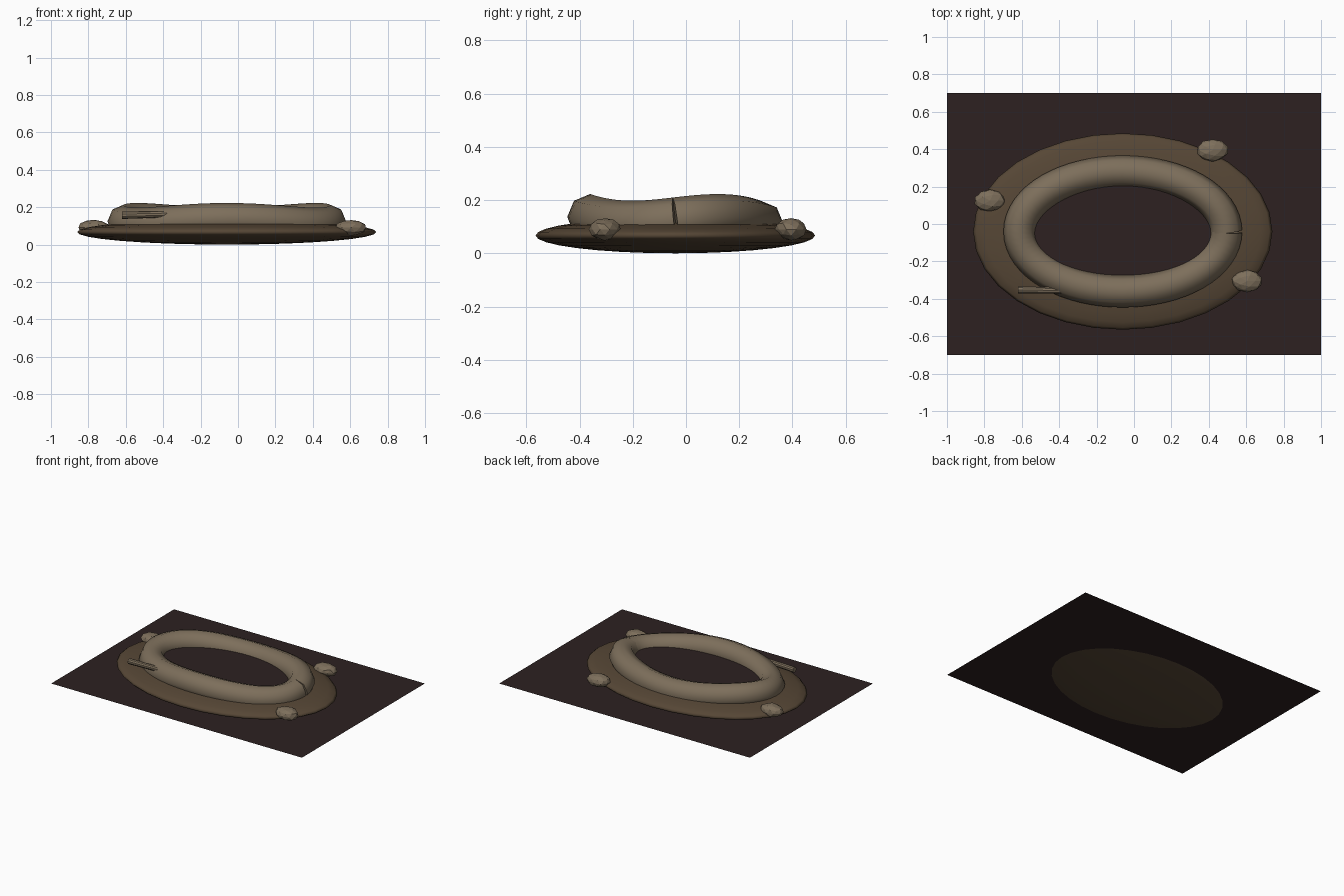
import bpy, bmesh, math, random
from mathutils import Vector, Matrix

if "Cube" in bpy.data.objects:
    bpy.data.objects.remove(bpy.data.objects["Cube"])

random.seed(4)
CX, CY = -0.06, -0.04


def material(name, rgb):
    m = bpy.data.materials.new(name)
    m.diffuse_color = (*rgb, 1)
    m.use_nodes = True
    m.node_tree.nodes["Principled BSDF"].inputs["Base Color"].default_value = m.diffuse_color
    return m


DARK = material("dark_mud", (0.026, 0.015, 0.015))
EARTH = material("brown_earth", (0.093, 0.062, 0.036))
CLAY = material("pale_clay", (0.205, 0.158, 0.105))


def add(name, bm, mat, smooth=False):
    bmesh.ops.recalc_face_normals(bm, faces=bm.faces)
    mesh = bpy.data.meshes.new(name)
    bm.to_mesh(mesh)
    bm.free()
    mesh.materials.append(mat)
    for p in mesh.polygons:
        p.use_smooth = smooth
    ob = bpy.data.objects.new(name, mesh)
    bpy.context.collection.objects.link(ob)
    return ob


def place(loc, scale):
    return Matrix.Translation(loc) @ Matrix.Diagonal((*scale, 1))


# Thin rectangular ground sheet
bm = bmesh.new()
bmesh.ops.create_grid(bm, x_segments=1, y_segments=1, size=1,
                      matrix=place((0, 0, 0.027), (1, 0.7, 1)))
add("ground_sheet", bm, DARK)

# Flattened mound, sunk through the sheet
bm = bmesh.new()
bmesh.ops.create_uvsphere(bm, u_segments=32, v_segments=16, radius=1,
                          matrix=place((CX, CY, 0.067), (0.8, 0.525, 0.067)))
add("mound", bm, EARTH, True)

# Dark floor inside the ring
bm = bmesh.new()
bmesh.ops.create_circle(bm, cap_ends=True, segments=48, radius=1,
                        matrix=place((CX, CY, 0.1355), (0.53, 0.3, 1)))
add("pool_floor", bm, DARK)

# Wavy open ring: eight-sided tube swept round an ellipse, split at a seam
N, SIDES, R = 64, 8, 0.086
path = []
for i in range(N + 1):
    a = 2 * math.pi * i / N
    path.append(Vector((CX + 0.552 * math.cos(a), CY + 0.32 * math.sin(a),
                        0.124 + 0.0125 * math.sin(3 * a))))
bm = bmesh.new()
loops = []
for i, p in enumerate(path):
    t = (path[min(i + 1, N)] - path[max(i - 1, 0)]).normalized()
    side = t.cross(Vector((0, 0, 1))).normalized()
    up = side.cross(t)
    loops.append([bm.verts.new(p + R * (side * math.cos(b) + up * math.sin(b)))
                  for b in (2 * math.pi * k / SIDES for k in range(SIDES))])
for l0, l1 in zip(loops, loops[1:]):
    for k in range(SIDES):
        j = (k + 1) % SIDES
        bm.faces.new((l0[k], l0[j], l1[j], l1[k]))
bm.faces.new(loops[0])
bm.faces.new(loops[-1])
ring = add("ring", bm, CLAY, True)
bpy.context.view_layer.objects.active = ring
ring.select_set(True)
bpy.ops.object.shade_smooth_by_angle(angle=math.radians(60))
ring.select_set(False)

# Stick poking out of the ring
start, end = Vector((-0.62, -0.352, 0.157)), Vector((-0.32, -0.357, 0.164))
axis = end - start
bm = bmesh.new()
bmesh.ops.create_cone(bm, cap_ends=True, segments=10, radius1=0.02, radius2=0.017,
                      depth=axis.length,
                      matrix=Matrix.Translation((start + end) / 2)
                      @ axis.to_track_quat('Z', 'Y').to_matrix().to_4x4())
add("stick", bm, CLAY)

# Faceted pebbles on the mound rim
for n, (x, y) in enumerate([(0.42, 0.395), (-0.77, 0.125), (0.605, -0.305)], 1):
    bm = bmesh.new()
    bmesh.ops.create_icosphere(bm, subdivisions=2, radius=1)
    for v in bm.verts:
        v.co *= random.uniform(0.95, 1.04)
    bm.transform(place((x, y, 0.09), (0.085, 0.06, 0.043)))
    add(f"pebble_{n}", bm, CLAY)
